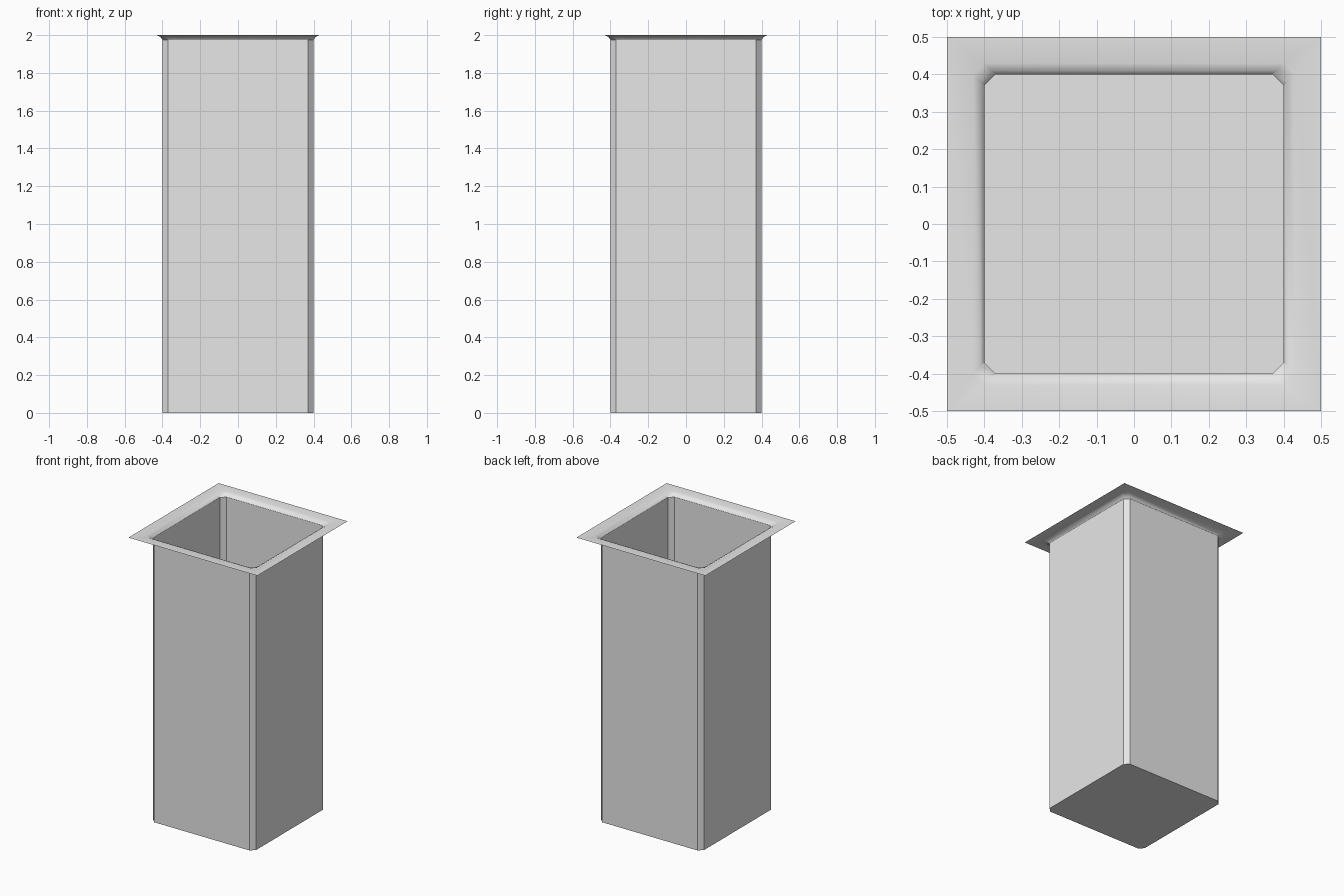
import bpy, bmesh, math

if "Cube" in bpy.data.objects:
    bpy.data.objects.remove(bpy.data.objects["Cube"])

grey = bpy.data.materials.new("light_grey")
grey.use_nodes = True
colour = (0.8, 0.8, 0.8, 1)
grey.diffuse_color = colour
grey.node_tree.nodes["Principled BSDF"].inputs["Base Color"].default_value = colour

CORNER = 0.03  # chamfer width on the shaft corners


def ring(bm, half, z):
    """Chamfered square loop, counter-clockwise from above."""
    c = half - CORNER
    verts = []
    for sx, sy in ((1, 1), (-1, 1), (-1, -1), (1, -1)):
        pair = [(sx * half, sy * c, z), (sx * c, sy * half, z)]
        if sx != sy:
            pair.reverse()
        verts += [bm.verts.new(p) for p in pair]
    return verts


def bridge(bm, low, high):
    """Join two loops with faces that look inward and up."""
    n = len(low)
    for i in range(n):
        j = (i + 1) % n
        bm.faces.new((low[j], low[i], high[i], high[j]))


def finish(bm, name):
    mesh = bpy.data.meshes.new(name)
    bm.to_mesh(mesh)
    bm.free()
    mesh.materials.append(grey)
    obj = bpy.data.objects.new(name, mesh)
    bpy.context.collection.objects.link(obj)
    bpy.ops.object.select_all(action='DESELECT')
    obj.select_set(True)
    bpy.context.view_layer.objects.active = obj
    bpy.ops.object.shade_smooth_by_angle(angle=math.radians(30))


# Hollow shaft with a closed floor
bm = bmesh.new()
base = ring(bm, 0.4, 0)
bm.faces.new(base)
bridge(bm, base, ring(bm, 0.4, 1.975))
finish(bm, "shaft")

# Rounded lip opening out into a thin square flange
bm = bmesh.new()
loops = [ring(bm, h, z) for h, z in ((0.4, 1.975), (0.41, 1.99), (0.43, 2))]
for low, high in zip(loops, loops[1:]):
    bridge(bm, low, high)
lip = loops[-1]
outer = [bm.verts.new((x, y, 2)) for x, y in
         ((0.5, 0.5), (-0.5, 0.5), (-0.5, -0.5), (0.5, -0.5))]
for k in range(4):
    a, b, c = lip[2 * k], lip[2 * k + 1], lip[(2 * k + 2) % 8]
    bm.faces.new((b, a, outer[k]))
    bm.faces.new((c, b, outer[k], outer[(k + 1) % 4]))
finish(bm, "rim_flange")
